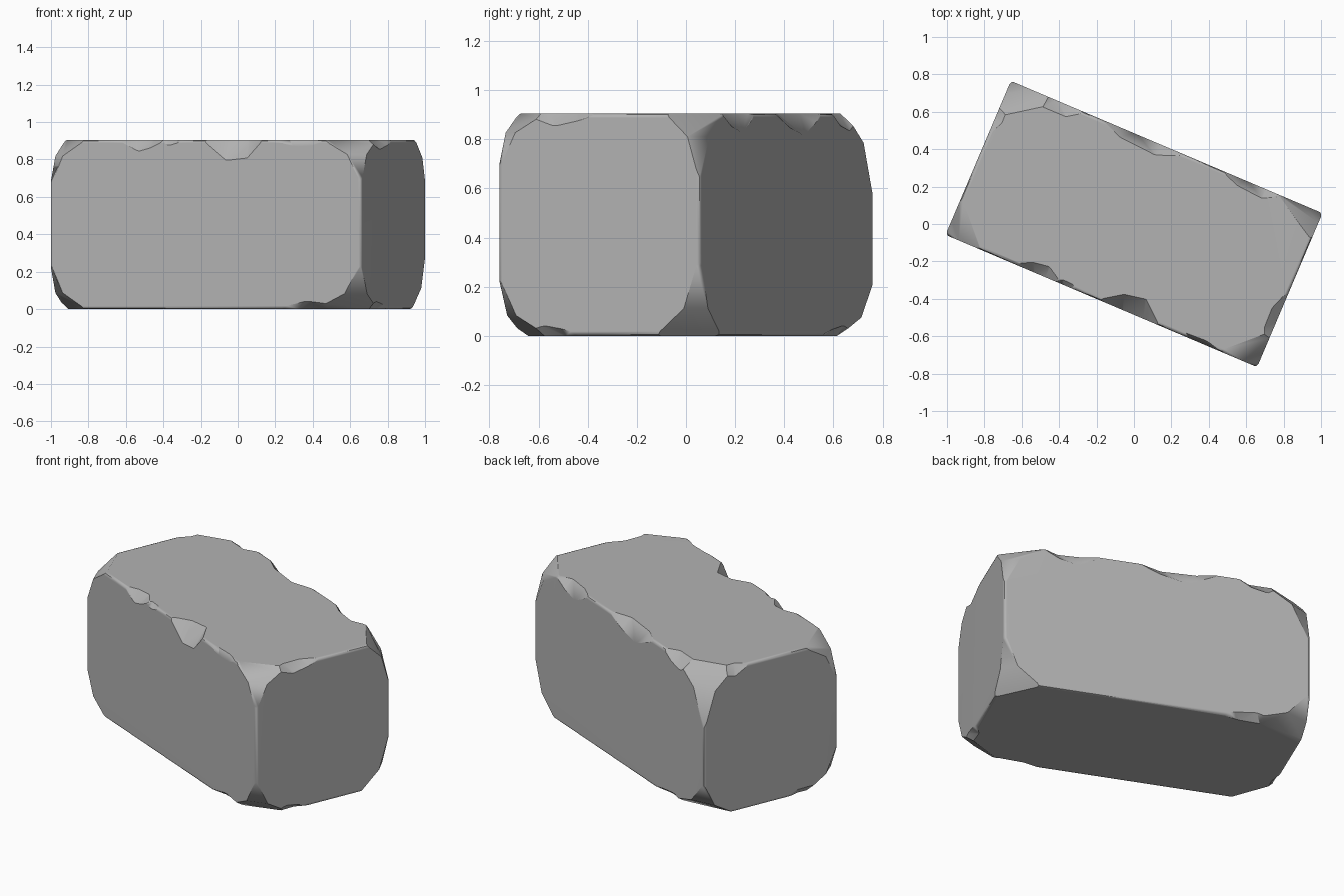
import bpy, bmesh, math, random
from mathutils import Vector, Matrix

random.seed(4)
if "Cube" in bpy.data.objects:
    bpy.data.objects.remove(bpy.data.objects["Cube"], do_unlink=True)

HX, HY, H = 0.905, 0.447, 0.905      # half length, half depth, height
TURN = math.radians(-23)

stone = bpy.data.materials.new("stone grey")
stone.use_nodes = True
stone.diffuse_color = (0.45, 0.45, 0.45, 1)
bsdf = next(n for n in stone.node_tree.nodes if n.type == 'BSDF_PRINCIPLED')
bsdf.inputs["Base Color"].default_value = (0.45, 0.45, 0.45, 1)
bsdf.inputs["Roughness"].default_value = 0.9


def new_object(name, bm):
    bmesh.ops.recalc_face_normals(bm, faces=bm.faces)
    mesh = bpy.data.meshes.new(name)
    bm.to_mesh(mesh)
    bm.free()
    mesh.materials.append(stone)
    obj = bpy.data.objects.new(name, mesh)
    bpy.context.collection.objects.link(obj)
    return obj


def slice_corner(bm, sx, sy, top, a, b, c):
    """Cut a corner at distances a, b, c along its three edges."""
    sz = 1 if top else -1
    corner = Vector((sx * HX, sy * HY, H if top else 0))
    normal = Vector((sx / a, sy / b, sz / c)).normalized()
    point = corner - Vector((sx * a, 0, 0))
    cut = bmesh.ops.bisect_plane(bm, geom=bm.verts[:] + bm.edges[:] + bm.faces[:],
                                 dist=1e-5, plane_co=point, plane_no=normal, clear_outer=True)
    edges = [e for e in cut["geom_cut"] if isinstance(e, bmesh.types.BMEdge)]
    bmesh.ops.contextual_create(bm, geom=edges)


# Main block with slightly softened edges
bm = bmesh.new()
bmesh.ops.create_cube(bm, size=1)
bmesh.ops.scale(bm, vec=(2 * HX, 2 * HY, H), verts=bm.verts)
bmesh.ops.translate(bm, vec=(0, 0, H / 2), verts=bm.verts)
bmesh.ops.bevel(bm, geom=bm.edges[:], offset=0.018, segments=2, profile=0.5, affect='EDGES')

# Worn corners: side signs, top or bottom, worn distance along each edge
corners = [
    (-1, -1, True, 0.19, 0.20, 0.21), (1, -1, True, 0.20, 0.19, 0.19),
    (1, 1, True, 0.24, 0.14, 0.23), (-1, 1, True, 0.27, 0.19, 0.29),
    (-1, -1, False, 0.19, 0.20, 0.21), (1, -1, False, 0.24, 0.20, 0.20),
    (1, 1, False, 0.20, 0.18, 0.27), (-1, 1, False, 0.33, 0.18, 0.18),
]
for sx, sy, top, a, b, c in corners:
    slice_corner(bm, sx, sy, top, a * 1.1, b * 1.1, c * 0.65)
    slice_corner(bm, sx, sy, top, a * 0.6, b * 0.6, c * 1.25)
block = new_object("stone_block", bm)
bpy.context.view_layer.objects.active = block
block.select_set(True)


def chip(side, along, half, d_top, d_side, top=True):
    """Knock a wedge out of a long (y) or short (x) edge."""
    axis, s = side
    up = 1 if top else -1
    z0 = H if top else 0
    jit = lambda v: v * random.uniform(0.75, 1.2)
    # points as (along the edge, outward, upward)
    pts = [(-half, 0, -0.006), (half, 0, -0.006), (-half, -0.006, 0), (half, -0.006, 0),
           (-jit(0.45) * half, -jit(d_top), 0.01), (jit(0.4) * half, -d_top, 0.01),
           (-jit(0.2) * half, 0.01, -d_side), (jit(0.45) * half, 0.01, -jit(d_side) * 0.8),
           (-half, 0.08, 0.08), (half, 0.08, 0.08)]
    cut = bmesh.new()
    for t, out, z in pts:
        if axis == 'y':
            co = (along + t, s * (HY + out), z0 + up * z)
        else:
            co = (s * (HX + out), along + t, z0 + up * z)
        cut.verts.new(co)
    hull = bmesh.ops.convex_hull(cut, input=cut.verts[:])
    loose = [v for v in hull["geom_interior"] if isinstance(v, bmesh.types.BMVert)]
    bmesh.ops.delete(cut, geom=loose, context='VERTS')
    cutter = new_object("chip_cutter", cut)
    cutter.hide_render = True
    mod = block.modifiers.new("chip", 'BOOLEAN')
    mod.operation = 'DIFFERENCE'
    mod.solver = 'EXACT'
    mod.object = cutter
    bpy.ops.object.modifier_apply(modifier=mod.name)
    bpy.data.objects.remove(cutter, do_unlink=True)


front, back, left, right = ('y', -1), ('y', 1), ('x', 1), ('x', -1)

# Chips along the top edges
chip(front, -0.37, 0.13, 0.07, 0.07)
chip(front, -0.20, 0.07, 0.03, 0.04)
chip(front, 0.16, 0.17, 0.11, 0.12)
chip(front, 0.55, 0.14, 0.03, 0.05)
chip(back, -0.13, 0.24, 0.07, 0.10)
chip(back, 0.50, 0.17, 0.06, 0.09)
chip(back, -0.62, 0.14, 0.07, 0.08)
chip(left, -0.17, 0.16, 0.06, 0.06)
chip(right, 0.26, 0.12, 0.05, 0.07)

# Smaller chips along the bottom edges
chip(front, 0.62, 0.20, 0.06, 0.05, top=False)
chip(back, -0.55, 0.18, 0.05, 0.05, top=False)
chip(left, -0.22, 0.14, 0.05, 0.05, top=False)
chip(right, -0.24, 0.13, 0.04, 0.05, top=False)

# Turn the block, then shade smooth while keeping the breaks crisp
block.data.transform(Matrix.Rotation(TURN, 4, 'Z'))
bpy.ops.object.shade_smooth_by_angle(angle=math.radians(35))
weighted = block.modifiers.new("weighted_normals", 'WEIGHTED_NORMAL')
weighted.keep_sharp = True
